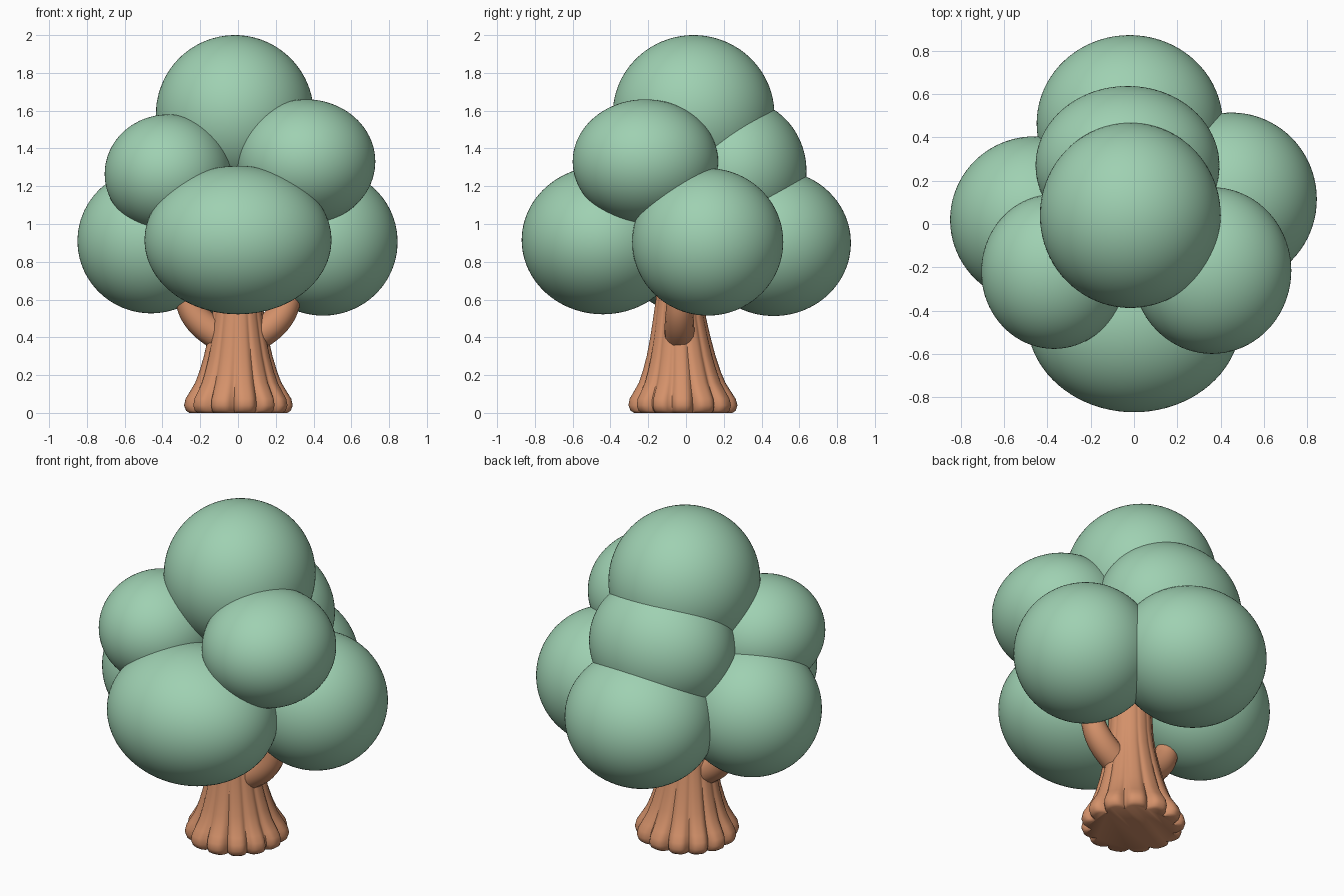
import bpy, bmesh, math

if "Cube" in bpy.data.objects:
    bpy.data.objects.remove(bpy.data.objects["Cube"])


def material(name, rgb):
    m = bpy.data.materials.new(name)
    m.diffuse_color = (*rgb, 1)
    m.use_nodes = True
    m.node_tree.nodes["Principled BSDF"].inputs["Base Color"].default_value = m.diffuse_color
    return m


LEAF = material("soft leaf green", (0.345, 0.635, 0.445))
BARK = material("warm bark brown", (0.66, 0.285, 0.145))


def add_mesh(name, mesh, mat):
    mesh.materials.clear()
    mesh.materials.append(mat)
    ob = bpy.data.objects.new(name, mesh)
    bpy.context.collection.objects.link(ob)
    return ob


def smooth(ob, angle=50):
    bpy.ops.object.select_all(action='DESELECT')
    ob.select_set(True)
    bpy.context.view_layer.objects.active = ob
    bpy.ops.object.shade_smooth_by_angle(angle=math.radians(angle))


# Foliage balls: name, centre, radii
balls = [
    ("foliage_top", (-0.017, 0.04, 1.58), (0.418, 0.428, 0.42)),
    ("foliage_upper_right", (0.36, -0.215, 1.33), (0.367, 0.385, 0.33)),
    ("foliage_upper_left", (-0.37, -0.22, 1.265), (0.336, 0.357, 0.315)),
    ("foliage_upper_back", (-0.03, 0.27, 1.28), (0.425, 0.368, 0.385)),
    ("foliage_lower_front", (0.0, -0.44, 0.915), (0.495, 0.43, 0.393)),
    ("foliage_lower_right", (0.45, 0.115, 0.905), (0.395, 0.4, 0.39)),
    ("foliage_lower_left", (-0.46, 0.02, 0.91), (0.39, 0.385, 0.383)),
    ("foliage_lower_back", (-0.02, 0.465, 0.9), (0.43, 0.408, 0.387)),
]
for name, c, r in balls:
    bm = bmesh.new()
    bmesh.ops.create_icosphere(bm, subdivisions=5, radius=1)
    for v in bm.verts:
        v.co = [c[i] + r[i] * v.co[i] for i in range(3)]
    me = bpy.data.meshes.new(name)
    bm.to_mesh(me)
    bm.free()
    smooth(add_mesh(name, me, LEAF))

# Trunk: lofted rings (z, radius, lobe depth) with root lobes fading upwards
profile = [(0, 0.262, 0.15), (0.012, 0.28, 0.15), (0.04, 0.29, 0.15), (0.075, 0.282, 0.14),
           (0.11, 0.26, 0.12), (0.16, 0.23, 0.09), (0.22, 0.207, 0.07), (0.3, 0.183, 0.06),
           (0.4, 0.16, 0.05), (0.5, 0.141, 0.04), (0.6, 0.127, 0.03), (0.95, 0.11, 0.02)]
N, LOBES = 156, 13
bm = bmesh.new()
rings = []
for z, r, depth in profile:
    ring = []
    for i in range(N):
        a = 2 * math.pi * i / N
        groove = 1 - abs(math.cos(LOBES * a / 2 + 0.25 * math.sin(2 * a + 1)))
        rr = r * (1 - depth * groove ** 1.7 + 0.012 * math.sin(3 * a))
        ring.append(bm.verts.new((rr * math.cos(a), rr * math.sin(a) - 0.012 - 0.02 * min(z / 0.5, 1), z)))
    rings.append(ring)
for lo, hi in zip(rings, rings[1:]):
    for i in range(N):
        j = (i + 1) % N
        bm.faces.new((lo[i], lo[j], hi[j], hi[i]))
bm.faces.new(rings[0][::-1])
bm.faces.new(rings[-1])
me = bpy.data.meshes.new("trunk")
bm.to_mesh(me)
bm.free()
smooth(add_mesh("trunk", me, BARK))

# Branches: tapered bent tubes, mirrored left and right
path = [(0.05, 0.38, 1.0), (0.14, 0.43, 1.0), (0.22, 0.50, 0.95), (0.265, 0.58, 0.85), (0.29, 0.68, 0.75)]
for name, s in (("branch_right", 1), ("branch_left", -1)):
    cu = bpy.data.curves.new(name, 'CURVE')
    cu.dimensions = '3D'
    cu.bevel_depth = 0.08
    cu.bevel_resolution = 6
    cu.use_fill_caps = True
    sp = cu.splines.new('NURBS')
    sp.points.add(len(path) - 1)
    for p, (x, z, r) in zip(sp.points, path):
        p.co = (s * x, -0.035, z, 1)
        p.radius = r
    sp.use_endpoint_u = True
    sp.order_u = 3
    tmp = bpy.data.objects.new(name + "_curve", cu)
    bpy.context.collection.objects.link(tmp)
    bpy.context.view_layer.update()
    dg = bpy.context.evaluated_depsgraph_get()
    me = bpy.data.meshes.new_from_object(tmp.evaluated_get(dg))
    bpy.data.objects.remove(tmp)
    smooth(add_mesh(name, me, BARK))
